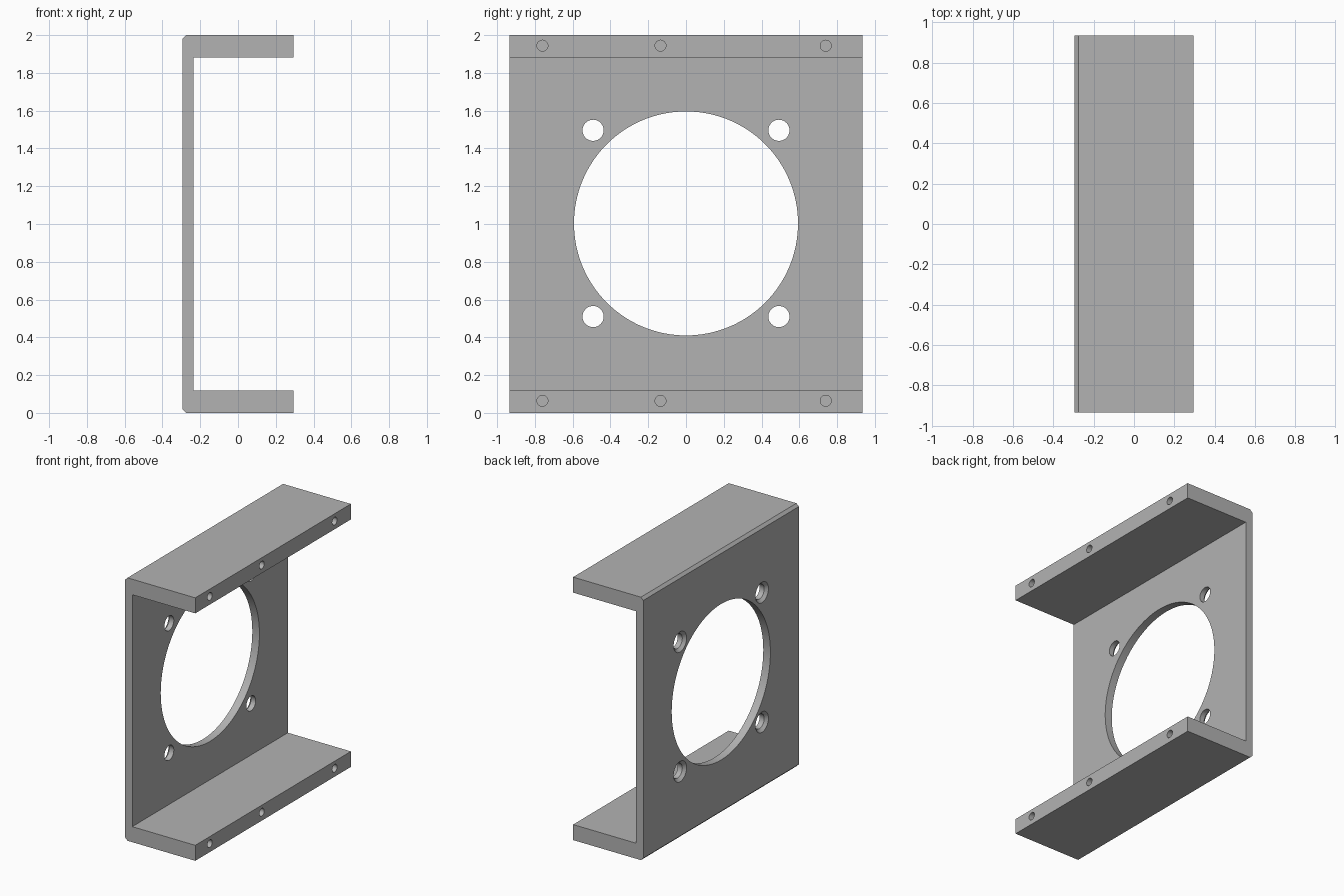
import bpy, bmesh, math
from mathutils import Matrix, Vector

cube = bpy.data.objects.get("Cube")
if cube:
    bpy.data.objects.remove(cube, do_unlink=True)

X0, X1 = -0.295, 0.295      # back of web, tips of flanges
HALF, TOP = 0.935, 2.0      # half length, height
WEB, FLANGE, CHAMFER = 0.06, 0.118, 0.02

grey = bpy.data.materials.new("plain_grey")
grey.use_nodes = True
grey.diffuse_color = (0.45, 0.45, 0.45, 1)
grey.node_tree.nodes["Principled BSDF"].inputs["Base Color"].default_value = (0.45, 0.45, 0.45, 1)


def make_object(name, bm):
    bmesh.ops.recalc_face_normals(bm, faces=bm.faces)
    mesh = bpy.data.meshes.new(name)
    bm.to_mesh(mesh)
    bm.free()
    mesh.materials.append(grey)
    obj = bpy.data.objects.new(name, mesh)
    bpy.context.collection.objects.link(obj)
    return obj


def add_drill(bm, x_start, x_end, y, z, r_start, r_end, sides=48):
    """Round cutter running along x, tapered when the radii differ."""
    place = Matrix.Translation(((x_start + x_end) / 2, y, z)) @ Matrix.Rotation(math.pi / 2, 4, 'Y')
    bmesh.ops.create_cone(bm, cap_ends=True, segments=sides, radius1=r_start, radius2=r_end,
                          depth=x_end - x_start, matrix=place)


def cut(target, name, bm):
    cutter = make_object(name, bm)
    mod = target.modifiers.new(name, 'BOOLEAN')
    mod.operation, mod.solver, mod.object = 'DIFFERENCE', 'EXACT', cutter
    bpy.context.view_layer.objects.active = target
    bpy.ops.object.modifier_apply(modifier=name)
    bpy.data.objects.remove(cutter, do_unlink=True)


# Channel: C-shaped profile with chamfered outer corners, extruded along y
lower = [(X0, CHAMFER), (X0 + CHAMFER, 0), (X1, 0), (X1, FLANGE), (X0 + WEB, FLANGE)]
profile = lower + [(x, TOP - z) for x, z in reversed(lower)]
bm = bmesh.new()
face = bm.faces.new([bm.verts.new((x, -HALF, z)) for x, z in profile])
side = bmesh.ops.extrude_face_region(bm, geom=[face])
bmesh.ops.translate(bm, vec=Vector((0, 2 * HALF, 0)),
                    verts=[v for v in side["geom"] if isinstance(v, bmesh.types.BMVert)])
bracket = make_object("channel_bracket", bm)

# Large opening, four screw holes and the blind holes in the flange tips
bm = bmesh.new()
add_drill(bm, X0 - 0.1, X0 + WEB + 0.1, 0, 1.003, 0.593, 0.593, 128)
for y in (-0.492, 0.492):
    for z in (0.51, 1.496):
        add_drill(bm, X0 - 0.1, X0 + WEB + 0.1, y, z, 0.056, 0.056)
for y in (-0.76, -0.135, 0.74):
    for z in (0.064, 1.944):
        add_drill(bm, X1 - 0.2, X1 + 0.1, y, z, 0.029, 0.029, 32)
cut(bracket, "hole_cutter", bm)

# Countersinks on the back of the screw holes
bm = bmesh.new()
for y in (-0.492, 0.492):
    for z in (0.51, 1.496):
        add_drill(bm, X0 - 0.02, X0 + 0.022, y, z, 0.098, 0.056 - 0.001)
cut(bracket, "countersink_cutter", bm)

# Smooth hole walls, sharp edges elsewhere
bpy.ops.object.select_all(action='DESELECT')
bracket.select_set(True)
bpy.context.view_layer.objects.active = bracket
bpy.ops.object.shade_smooth_by_angle(angle=math.radians(30))
